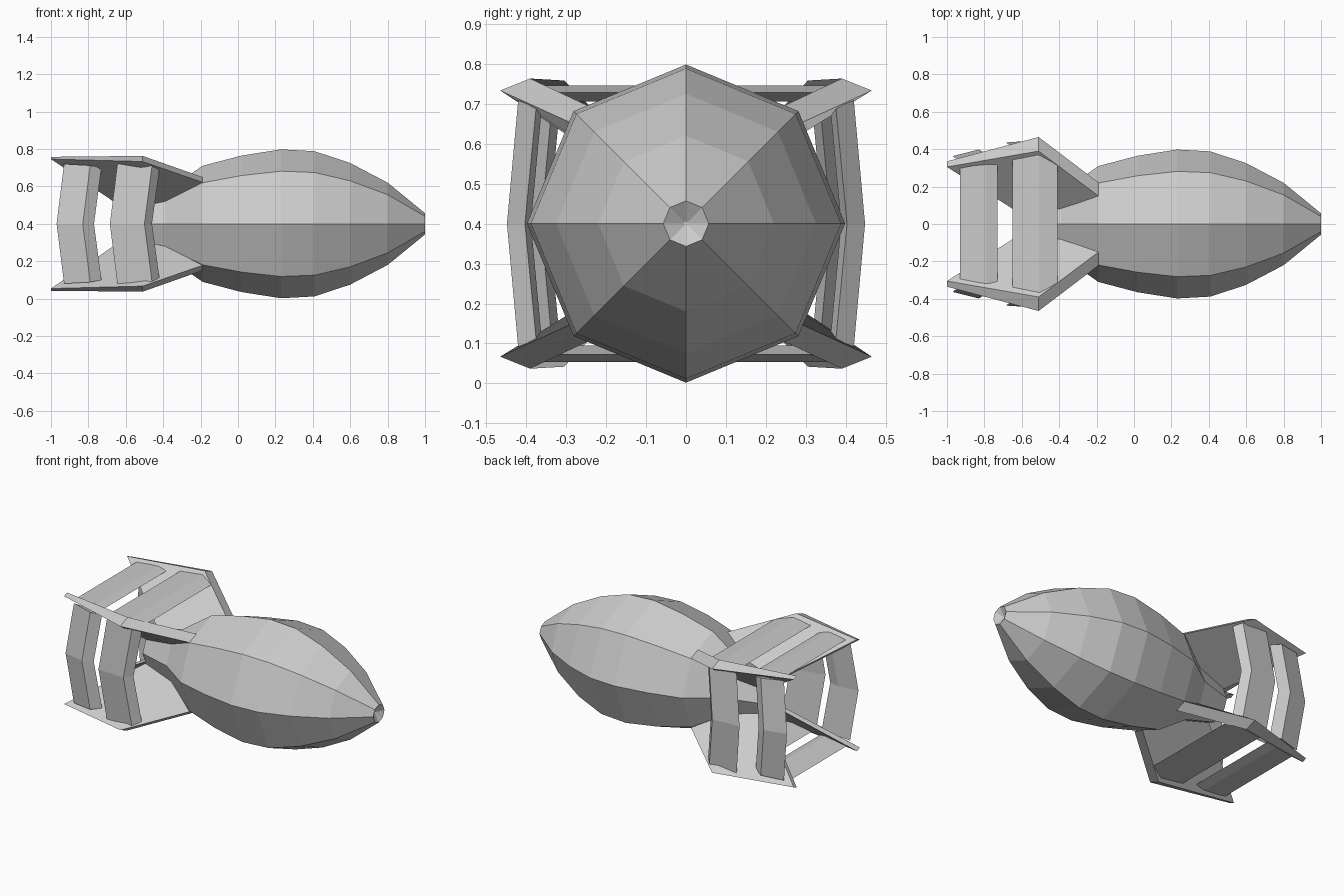
import bpy
import bmesh
from math import cos, sin, pi

if "Cube" in bpy.data.objects:
    bpy.data.objects.remove(bpy.data.objects["Cube"])

CZ = 0.4  # height of the long axis


def make(name, verts, faces):
    mesh = bpy.data.meshes.new(name)
    mesh.from_pydata(verts, [], faces)
    bm = bmesh.new()
    bm.from_mesh(mesh)
    bmesh.ops.recalc_face_normals(bm, faces=bm.faces)
    bm.to_mesh(mesh)
    bm.free()
    ob = bpy.data.objects.new(name, mesh)
    bpy.context.collection.objects.link(ob)
    return ob


def loft(name, rings):
    """Skin a list of equal-sized rings and cap both ends."""
    n = len(rings[0])
    verts = [p for r in rings for p in r]
    faces = [(k * n + i, k * n + (i + 1) % n, (k + 1) * n + (i + 1) % n, (k + 1) * n + i)
             for k in range(len(rings) - 1) for i in range(n)]
    faces += [tuple(range(n)), tuple(range((len(rings) - 1) * n, len(rings) * n))]
    return make(name, verts, faces)


# Octagonal body with a dished nose, lofted along x
profile = [(-0.6, 0.11), (-0.39, 0.17), (-0.19, 0.31), (0.02, 0.365), (0.23, 0.398),
           (0.41, 0.388), (0.6, 0.325), (0.8, 0.22), (1.0, 0.057), (0.97, 0.005)]
loft("body", [[(x, r * cos(i * pi / 4), CZ + r * sin(i * pi / 4)) for i in range(8)]
              for x, r in profile])

# Four fins: thick plates with a bent outer rim (heights relative to the axis)
side_out = [(-0.19, 0.222, 0.222), (-0.51, 0.465, 0.333), (-1.0, 0.335, 0.346),
            (-0.6, 0.075, 0.075), (-0.39, 0.118, 0.118)]
side_in = [(-0.19, 0.15, 0.25), (-0.51, 0.39, 0.363), (-1.0, 0.305, 0.358),
           (-0.6, 0.05, 0.085), (-0.39, 0.08, 0.134)]
for sy in (1, -1):
    for sz in (1, -1):
        loft("tail_fin", [[(x, sy * y, CZ + sz * z) for x, y, z in side]
                          for side in (side_out, side_in)])

# Level slats joining the fins above and below: (x, height, half length)
flat_slats = [
    [(-0.41, 0.328, 0.312), (-0.51, 0.346, 0.385), (-0.65, 0.342, 0.36), (-0.51, 0.305, 0.35)],
    [(-0.73, 0.33, 0.32), (-0.79, 0.346, 0.318), (-0.93, 0.342, 0.305), (-0.79, 0.308, 0.31)]]
for slat in flat_slats:
    for sz in (1, -1):
        loft("level_slat", [[(x, s * w, CZ + sz * h) for x, h, w in slat] for s in (1, -1)])

# Upright slats on both sides, bowed out and back at mid height: (x, y, half height)
side_slats = [
    [(-0.42, 0.375, 0.29), (-0.46, 0.42, 0.308), (-0.645, 0.408, 0.32), (-0.47, 0.36, 0.3)],
    [(-0.73, 0.335, 0.3), (-0.79, 0.37, 0.312), (-0.93, 0.335, 0.32), (-0.80, 0.315, 0.3)]]
for slat in side_slats:
    for sy in (1, -1):
        loft("upright_slat", [[(x - 0.04 * bow, sy * (y + 0.028 * bow), CZ + s * h)
                               for x, y, h in slat]
                              for s, bow in ((-1, 0), (0, 1), (1, 0))])
